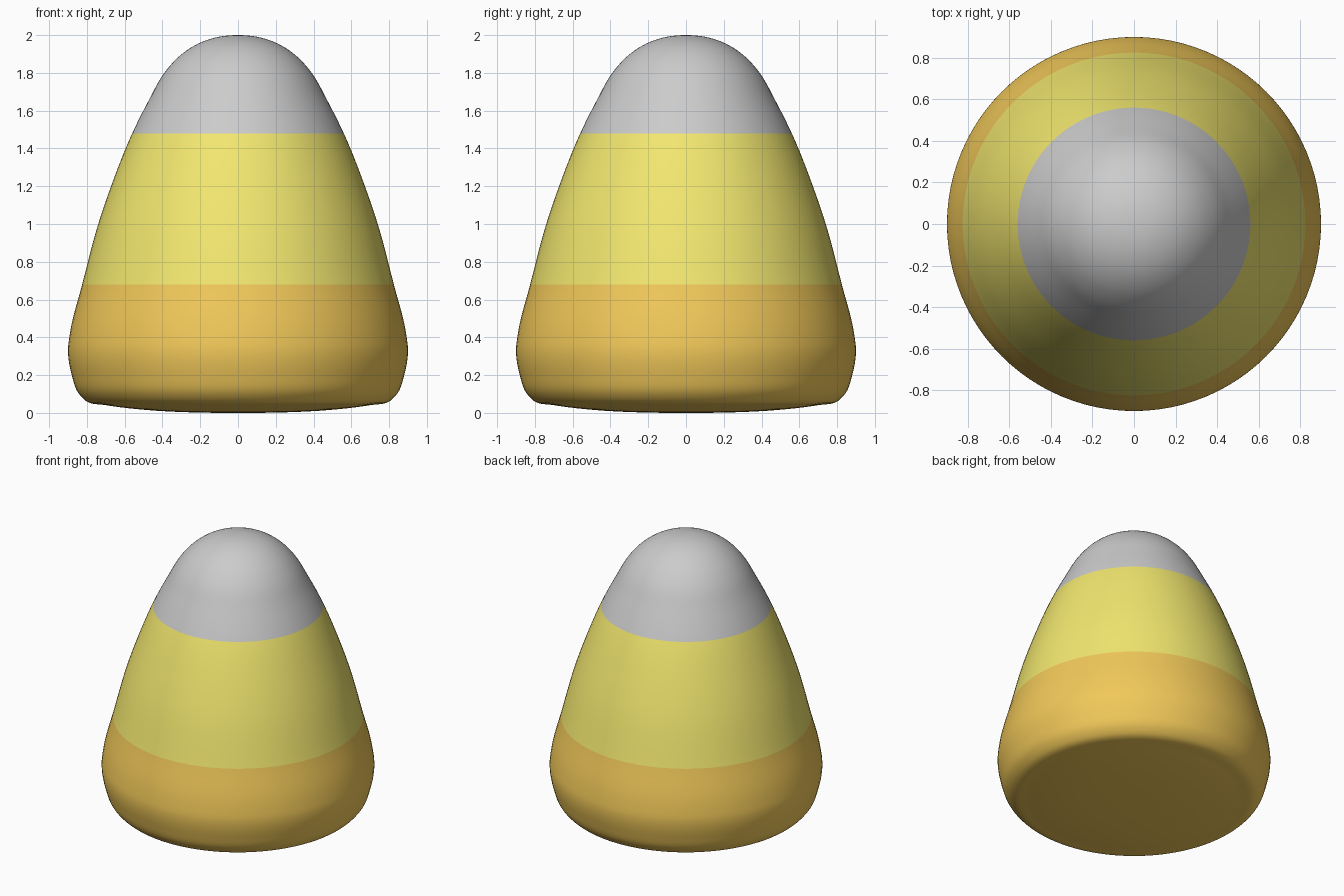
import bpy, bmesh, math
from mathutils import Vector

if "Cube" in bpy.data.objects:
    bpy.data.objects.remove(bpy.data.objects["Cube"])

SEGMENTS, STEPS = 96, 6
# Side profile (radius, height), bottom centre to tip
PROFILE = [(0, 0), (0.25, 0.003), (0.48, 0.015), (0.70, 0.041), (0.80, 0.06),
           (0.845, 0.105), (0.88, 0.2), (0.90, 0.33), (0.89, 0.42),
           (0.825, 0.68), (0.74, 1.0), (0.672, 1.2), (0.56, 1.48),
           (0.475, 1.65), (0.39, 1.8), (0.32, 1.88), (0.23, 1.945),
           (0.12, 1.987), (0, 2.0)]
# Colour bands: upper height limit and colour
BANDS = [("orange", 0.68, (0.88, 0.58, 0.10, 1)),
         ("yellow", 1.48, (0.89, 0.80, 0.16, 1)),
         ("white", 9.0, (0.8, 0.8, 0.8, 1))]


def smooth_profile(points, steps):
    """Catmull-Rom curve through the points, mirrored at the axis ends."""
    p = [Vector(q) for q in points]
    p = [Vector((-p[1].x, p[1].y))] + p + [Vector((-p[-2].x, p[-2].y))]
    out = []
    for a, b, c, d in zip(p, p[1:], p[2:], p[3:]):
        # Non-uniform tangents keep unequal spacing well behaved
        la, lb, lc = ((b - a).length, (c - b).length, (d - c).length)
        m0 = ((b - a) / la * lb + (c - b) / lb * la) / (la + lb) * lb
        m1 = ((c - b) / lb * lc + (d - c) / lc * lb) / (lb + lc) * lb
        for i in range(steps):
            t = i / steps
            out.append(b * (2*t**3 - 3*t**2 + 1) + m0 * (t**3 - 2*t**2 + t)
                       + c * (3*t**2 - 2*t**3) + m1 * (t**3 - t**2))
    return out + [Vector(points[-1])]


# Candy body: profile spun around the vertical axis
bm = bmesh.new()
verts = [bm.verts.new((q.x, 0, max(q.y, 0))) for q in smooth_profile(PROFILE, STEPS)]
edges = [bm.edges.new(pair) for pair in zip(verts, verts[1:])]
bmesh.ops.spin(bm, geom=verts + edges, cent=(0, 0, 0), axis=(0, 0, 1),
               angle=math.tau, steps=SEGMENTS, use_duplicate=False)
bmesh.ops.remove_doubles(bm, verts=bm.verts, dist=1e-4)
bmesh.ops.recalc_face_normals(bm, faces=bm.faces)
for f in bm.faces:
    z = f.calc_center_median().z
    f.material_index = next(i for i, band in enumerate(BANDS) if z < band[1])
    f.smooth = True
mesh = bpy.data.meshes.new("candy_body")
bm.to_mesh(mesh)
bm.free()

# Colour band materials
for name, _, colour in BANDS:
    mat = bpy.data.materials.new(name)
    mat.diffuse_color = colour
    mat.use_nodes = True
    mat.node_tree.nodes["Principled BSDF"].inputs["Base Color"].default_value = mat.diffuse_color
    mesh.materials.append(mat)

body = bpy.data.objects.new("candy_body", mesh)
bpy.context.collection.objects.link(body)
